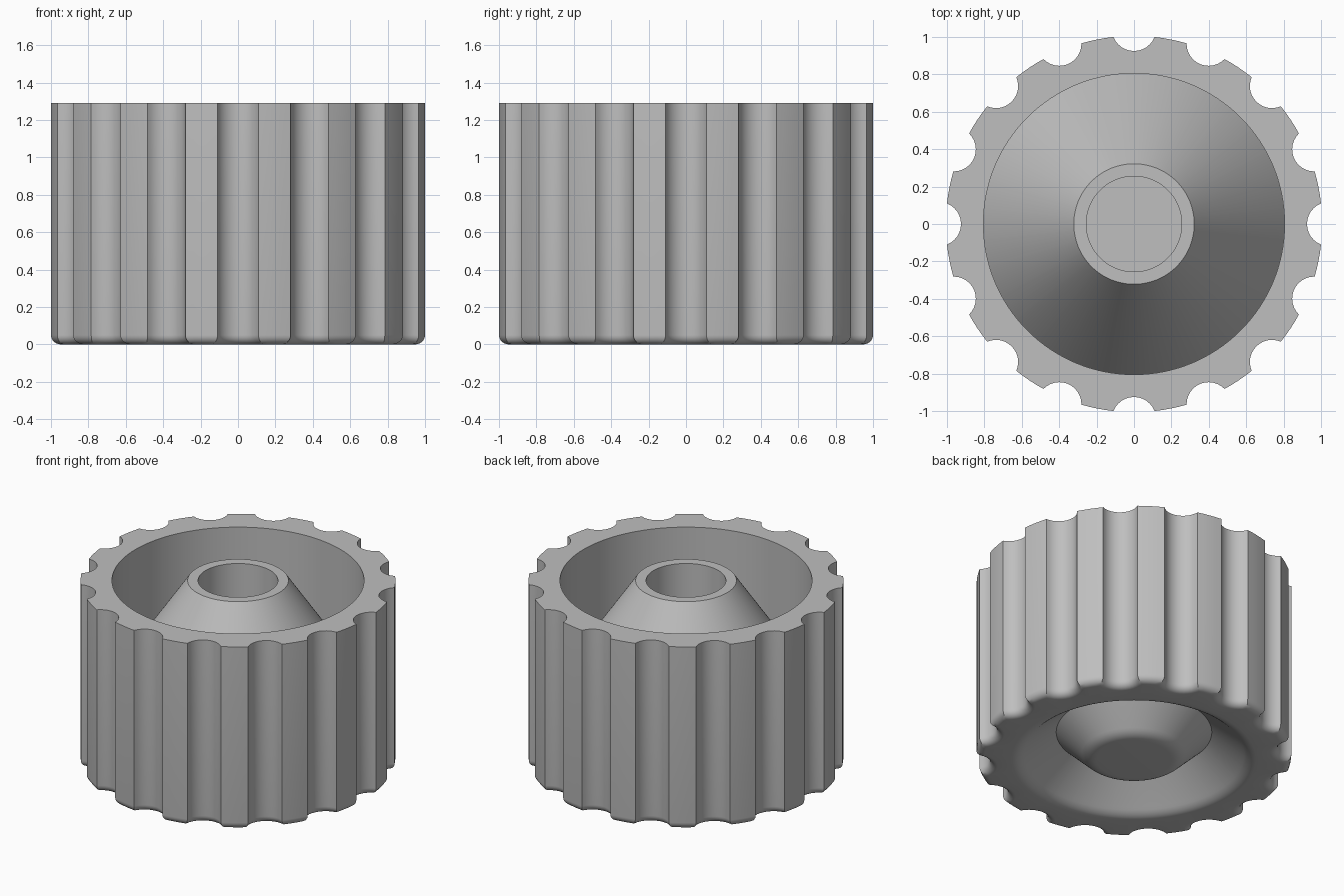
import bpy
import bmesh
from math import acos, atan2, cos, pi, radians, sin

cube = bpy.data.objects.get("Cube")
if cube:
    bpy.data.objects.remove(cube, do_unlink=True)

HEIGHT = 1.29
RADIUS = 1.006           # radius over the lands
FLUTES = 16
FLUTE_CENTRE = 1.043     # flute axis distance
FLUTE_RADIUS = 0.118
ARC_STEPS, LAND_STEPS = 12, 4
FILLET = 0.05


def fluted_outline(inset=0.0):
    """Grip outline, offset inward by the given amount."""
    land, groove, c = RADIUS - inset, FLUTE_RADIUS + inset, FLUTE_CENTRE
    half = acos((land**2 + c**2 - groove**2) / (2 * c * land))
    end = atan2(land * sin(half), c - land * cos(half))
    pitch = 2 * pi / FLUTES
    points = []
    for k in range(FLUTES):
        a = k * pitch
        for i in range(ARC_STEPS):
            phi = end * (2 * i / ARC_STEPS - 1)
            u, v = c - groove * cos(phi), groove * sin(phi)
            points.append((u * cos(a) - v * sin(a), u * sin(a) + v * cos(a)))
        for i in range(LAND_STEPS):
            t = a + half + (pitch - 2 * half) * i / LAND_STEPS
            points.append((land * cos(t), land * sin(t)))
    return points


ANGLES = [atan2(y, x) for x, y in fluted_outline()]


def circle(r):
    return [(r * cos(a), r * sin(a)) for a in ANGLES]


def corner(p, q, s, steps=6):
    """Soft corner at q between p and s, as (radius, height) pairs."""
    pts = []
    for i in range(steps + 1):
        t = i / steps
        pts.append(tuple((1 - t)**2 * a + 2 * t * (1 - t) * b + t * t * d
                         for a, b, d in zip(p, q, s)))
    return pts


# Underside: hub end, V-shaped recess, soft opening edge
under = corner((0.24, 0.0), (0.295, 0.0), (0.335, 0.04))
under.append((0.497, 0.20))
under += corner((0.69, 0.045), (0.735, 0.0), (0.78, 0.0))
rings = [(circle(r), z) for r, z in under]

# Rounded lower edge and fluted grip
for i in range(7):
    t = pi / 2 * i / 6
    rings.append((fluted_outline(FILLET * (1 - sin(t))), FILLET * (1 - cos(t))))
rings.append((fluted_outline(), HEIGHT))

# Top cavity, conical hub and blind bore
cavity = [(0.805, HEIGHT), (0.805, 0.58), (0.322, HEIGHT),
          (0.255, HEIGHT), (0.255, 0.25)]
rings += [(circle(r), z) for r, z in cavity]

# Loft the rings into one closed body
bm = bmesh.new()
loops = [[bm.verts.new((x, y, z)) for x, y in pts] for pts, z in rings]
for low, high in zip(loops, loops[1:]):
    for i in range(len(low)):
        j = (i + 1) % len(low)
        bm.faces.new((low[i], low[j], high[j], high[i]))
bm.faces.new(loops[0][::-1])
bm.faces.new(loops[-1])
bmesh.ops.recalc_face_normals(bm, faces=bm.faces[:])
mesh = bpy.data.meshes.new("fluted_knob")
bm.to_mesh(mesh)
bm.free()

knob = bpy.data.objects.new("fluted_knob", mesh)
bpy.context.collection.objects.link(knob)

# Plain grey finish
grey = bpy.data.materials.new("plain_grey")
grey.use_nodes = True
colour = (0.52, 0.52, 0.52, 1.0)
grey.diffuse_color = colour
grey.node_tree.nodes["Principled BSDF"].inputs["Base Color"].default_value = colour
mesh.materials.append(grey)

bpy.ops.object.select_all(action="DESELECT")
knob.select_set(True)
bpy.context.view_layer.objects.active = knob
bpy.ops.object.shade_smooth_by_angle(angle=radians(30))
